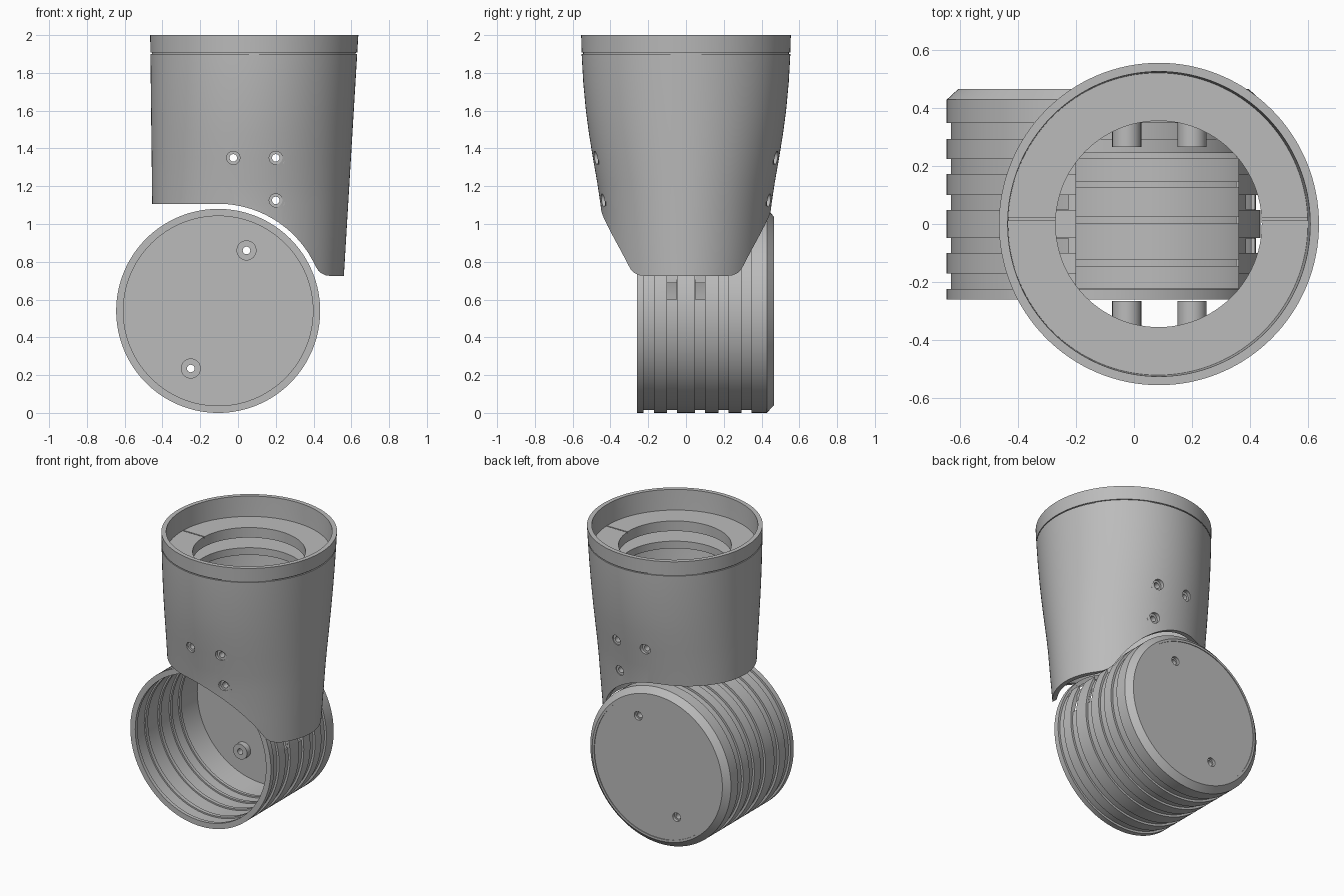
import bpy, bmesh, math
from mathutils import Matrix, Vector

if "Cube" in bpy.data.objects:
    bpy.data.objects.remove(bpy.data.objects["Cube"])

grey = bpy.data.materials.new("matte grey")
grey.use_nodes = True
grey.diffuse_color = (0.5, 0.5, 0.5, 1)
grey.node_tree.nodes["Principled BSDF"].inputs["Base Color"].default_value = (0.5, 0.5, 0.5, 1)

CUP_X, CUP_Z, CUP_R = -0.105, 0.54, 0.54
BODY_X = 0.085


def make(name, bm, smooth=True):
    bmesh.ops.recalc_face_normals(bm, faces=bm.faces)
    mesh = bpy.data.meshes.new(name)
    bm.to_mesh(mesh)
    bm.free()
    mesh.materials.append(grey)
    ob = bpy.data.objects.new(name, mesh)
    bpy.context.collection.objects.link(ob)
    if smooth:
        shade(ob)
    return ob


def activate(ob):
    bpy.ops.object.select_all(action='DESELECT')
    ob.select_set(True)
    bpy.context.view_layer.objects.active = ob


def shade(ob):
    activate(ob)
    bpy.ops.object.shade_smooth_by_angle(angle=math.radians(30))


def loft(bm, rings, closed):
    """Skin a list of point rings; closed joins the last ring to the first."""
    loops = [[bm.verts.new(p) for p in ring] for ring in rings]
    pairs = list(zip(loops, loops[1:]))
    if closed:
        pairs.append((loops[-1], loops[0]))
    for a, b in pairs:
        n = len(a)
        for i in range(n):
            j = (i + 1) % n
            bm.faces.new((a[i], a[j], b[j], b[i]))
    if not closed:
        bm.faces.new(loops[0])
        bm.faces.new(loops[-1])


def turned(name, profile, centre, axis, closed=True, n=96):
    """Lathe (radius, offset) pairs around the Y or Z axis."""
    rings = []
    for r, h in profile:
        ring = []
        for k in range(n):
            a = math.tau * k / n
            u, v = r * math.cos(a), r * math.sin(a)
            ring.append(Vector(centre) + Vector((u, h, v) if axis == 'Y' else (u, v, h)))
        rings.append(ring)
    bm = bmesh.new()
    loft(bm, rings, closed)
    return make(name, bm)


def tube(name, x, z, y0, y1, outer, inner):
    return turned(name, [(outer, y0), (outer, y1), (inner, y1), (inner, y0)],
                  (x, 0, z), 'Y', n=32)


def box(x0, x1, y0, y1, z0, z1):
    bm = bmesh.new()
    bmesh.ops.create_cube(bm, size=1)
    bm.transform(Matrix.Translation(((x0 + x1) / 2, (y0 + y1) / 2, (z0 + z1) / 2))
                 @ Matrix.Diagonal((x1 - x0, y1 - y0, z1 - z0, 1)))
    return make("cutter", bm, False)


def rod(x, z, y0, y1, r):
    return turned("cutter", [(r, y0), (r, y1)], (x, 0, z), 'Y', False, 32)


def cut(ob, cutters):
    for c in cutters:
        c.hide_render = True
        mod = ob.modifiers.new("cut", 'BOOLEAN')
        mod.operation, mod.object, mod.solver = 'DIFFERENCE', c, 'EXACT'
        activate(ob)
        bpy.ops.object.modifier_apply(modifier=mod.name)
        bpy.data.objects.remove(c)
    shade(ob)


# Ribbed cup: grooved outside, raised rings inside, closed and chamfered at the back
outer = [(CUP_R, -0.26)]
for g0, g1 in ((-0.224, -0.17), (-0.1, -0.048), (0.048, 0.1), (0.172, 0.224), (0.293, 0.348)):
    outer += [(CUP_R, g0), (0.525, g0), (0.525, g1), (CUP_R, g1)]
outer += [(CUP_R, 0.428), (0.5, 0.465), (0.485, 0.465), (0.485, 0.46)]
inner = [(0.502, 0.42)]
for r0, r1 in ((0.225, 0.247), (0.125, 0.147), (0.0, 0.025), (-0.147, -0.12)):
    inner += [(0.512, r1), (0.502, r1), (0.502, r0), (0.512, r0)]
inner += [(0.512, -0.235), (0.502, -0.235), (0.502, -0.26)]
cup = turned("ribbed_cup", inner + outer[:1] + outer[1:], (CUP_X, 0, CUP_Z), 'Y', False, 128)

# Cup openings: cable window on top, strap slots and screw holes
screws = ((0.045, 0.86), (-0.25, 0.235))
cutters = [box(-0.2, 0.36, -0.222, 0.245, 0.75, 1.2)]
for x0 in (-0.265, 0.385):
    for y0 in (-0.1, 0.05):
        cutters.append(box(x0, x0 + 0.04, y0, y0 + 0.05, 0.6, 1.2))
for x, z in screws:
    cutters += [rod(x, z, 0.3, 0.6, 0.02), rod(x, z, 0.44, 0.6, 0.03)]
cut(cup, cutters)
for i, (x, z) in enumerate(screws):
    tube("cup_screw_boss_%d" % (i + 1), x, z, 0.38, 0.425, 0.053, 0.02)


# Tapered sleeve: round at the top, narrowing to an oval
DEPTHS = ((0.6, 0.405), (0.75, 0.42), (0.9, 0.435), (1.1, 0.452), (1.22, 0.47), (1.35, 0.493),
          (1.48, 0.514), (1.6, 0.53), (1.75, 0.544), (1.89, 0.552), (2.0, 0.555))


def depth(z):
    for (z0, d0), (z1, d1) in zip(DEPTHS, DEPTHS[1:]):
        if z <= z1:
            return d0 + (d1 - d0) * (z - z0) / (z1 - z0)
    return DEPTHS[-1][1]


def oval(z, inset, n=128):
    left = -0.465 + 0.012 * (2 - z)
    right = 0.637 - 0.06 * (2 - z)
    cx, rx, ry = (left + right) / 2, (right - left) / 2 - inset, depth(z) - inset
    return [(cx + rx * math.cos(math.tau * k / n), ry * math.sin(math.tau * k / n), z)
            for k in range(n)]


levels = [z for z, d in DEPTHS]
rings = [oval(z, 0) for z in levels[:-1]]
rings += [oval(1.9, 0), oval(1.9, 0.008), oval(1.907, 0.008), oval(1.907, 0), oval(2, 0)]
rings += [oval(z, 0.03) for z in reversed(levels)]
bm = bmesh.new()
loft(bm, rings, True)
sleeve = make("tapered_sleeve", bm)

# Lower edge of the sleeve follows the cup
edge = [(-0.8, 0.3), (-0.8, 1.105), (-0.2, 1.105)]
for k in range(25):
    a = math.radians(90 - 63 * k / 24)
    edge.append((CUP_X + 0.567 * math.cos(a), CUP_Z + 0.567 * math.sin(a)))
edge += [(0.42, 0.76), (0.44, 0.74), (0.465, 0.728), (0.49, 0.725), (0.9, 0.73), (0.9, 0.3)]
bm = bmesh.new()
loft(bm, [[(x, y, z) for x, z in edge] for y in (-0.8, 0.8)], False)
holes = ((-0.025, 1.35, 0.462), (0.2, 1.35, 0.462), (0.2, 1.125, 0.425))
cut(sleeve, [make("cutter", bm, False)] + [rod(x, z, -0.8, 0.8, 0.035) for x, z, y in holes])

# Screw posts inside the sleeve, front and back
for side, name in ((-1, "front"), (1, "back")):
    for i, (x, z, y) in enumerate(holes):
        tube("%s_screw_post_%d" % (name, i + 1), x, z, side * 0.265, side * y, 0.05, 0.02)

# Ring plates under the rim, the upper one with a seam on each side
for name, low, high, r in (("upper_ring_plate", 1.79, 1.86, 0.53), ("lower_ring_plate", 1.67, 1.72, 0.52)):
    plate = turned(name, [(r, low), (r, high), (0.355, high), (0.355, low)], (BODY_X, 0, 0), 'Z')
    if name.startswith("upper"):
        cut(plate, [box(BODY_X + s * 0.45 - 0.15, BODY_X + s * 0.45 + 0.15, 0.012, 0.02, 1.85, 1.9)
                    for s in (-1, 1)])
